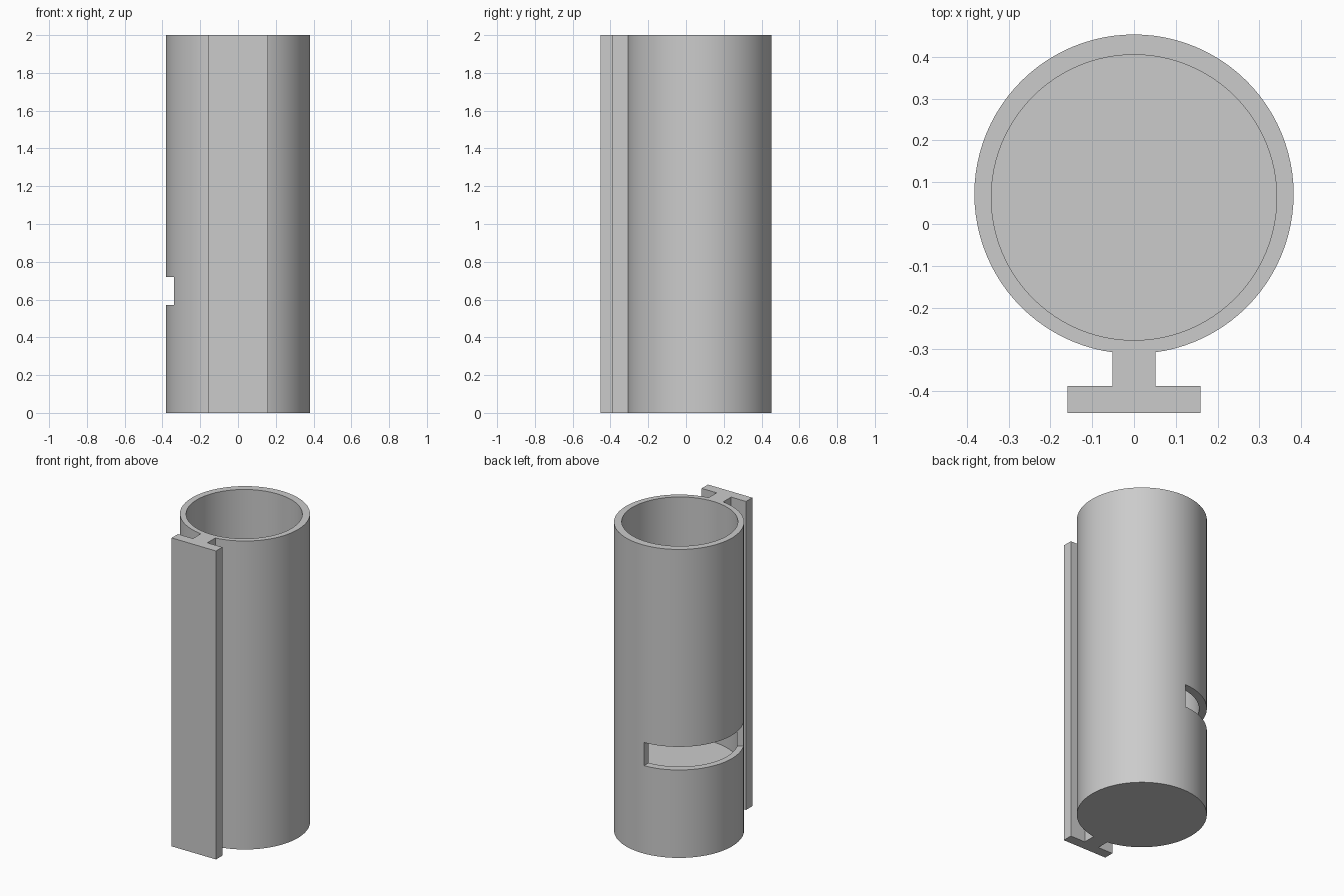
import bpy, bmesh
from math import radians, cos, sin

cube = bpy.data.objects.get("Cube")
if cube:
    bpy.data.objects.remove(cube, do_unlink=True)

HEIGHT = 2.0
OUTER_R, OUTER_Y = 0.382, 0.0715      # tube wall
INNER_R, INNER_Y = 0.3415, 0.0635     # bore, set slightly forward
FLOOR_Z = 0.44
SLOT_Z = (0.57, 0.72)
SLOT_ANGLES = (92.5, 207.5)

grey = bpy.data.materials.new("plain grey")
grey.use_nodes = True
grey.diffuse_color = (0.6, 0.6, 0.6, 1)
grey.node_tree.nodes["Principled BSDF"].inputs["Base Color"].default_value = (0.6, 0.6, 0.6, 1)


def prism(name, outline, z0, z1):
    """Extrude a counter-clockwise outline from z0 to z1."""
    bm = bmesh.new()
    face = bm.faces.new([bm.verts.new((x, y, z0)) for x, y in outline])
    top = bmesh.ops.extrude_face_region(bm, geom=[face])["geom"]
    for v in top:
        if isinstance(v, bmesh.types.BMVert):
            v.co.z = z1
    bmesh.ops.recalc_face_normals(bm, faces=bm.faces)
    mesh = bpy.data.meshes.new(name)
    bm.to_mesh(mesh)
    bm.free()
    mesh.materials.append(grey)
    obj = bpy.data.objects.new(name, mesh)
    bpy.context.collection.objects.link(obj)
    return obj


def arc(radius, cy, start, end, steps):
    """Points along an arc centred on (0, cy)."""
    angles = [radians(start + (end - start) * i / steps) for i in range(steps + 1)]
    return [(radius * cos(a), cy + radius * sin(a)) for a in angles]


def cut(obj, cutter):
    cutter.hide_render = True
    mod = obj.modifiers.new("cut", 'BOOLEAN')
    mod.operation = 'DIFFERENCE'
    mod.solver = 'EXACT'
    mod.object = cutter
    bpy.context.view_layer.objects.active = obj
    bpy.ops.object.modifier_apply(modifier=mod.name)
    bpy.data.objects.remove(cutter, do_unlink=True)


# Tube with a closed bottom
tube = prism("tube", arc(OUTER_R, OUTER_Y, 0, 360, 96)[:-1], 0, HEIGHT)
cut(tube, prism("bore_cutter", arc(INNER_R, INNER_Y, 0, 360, 96)[:-1], FLOOR_Z, HEIGHT + 0.1))

# Curved window through the back right wall
sector = [(0, OUTER_Y)] + arc(0.5, OUTER_Y, *SLOT_ANGLES, 24)
cut(tube, prism("window_cutter", sector, *SLOT_Z))

bpy.ops.object.select_all(action='DESELECT')
tube.select_set(True)
bpy.context.view_layer.objects.active = tube
bpy.ops.object.shade_smooth_by_angle(angle=radians(30))

# T-shaped mounting rail along the front
half = [(0.159, -0.4525), (0.159, -0.388), (0.052, -0.388), (0.052, -0.305)]
prism("mounting_rail", half + [(-x, y) for x, y in reversed(half)], 0, HEIGHT)
